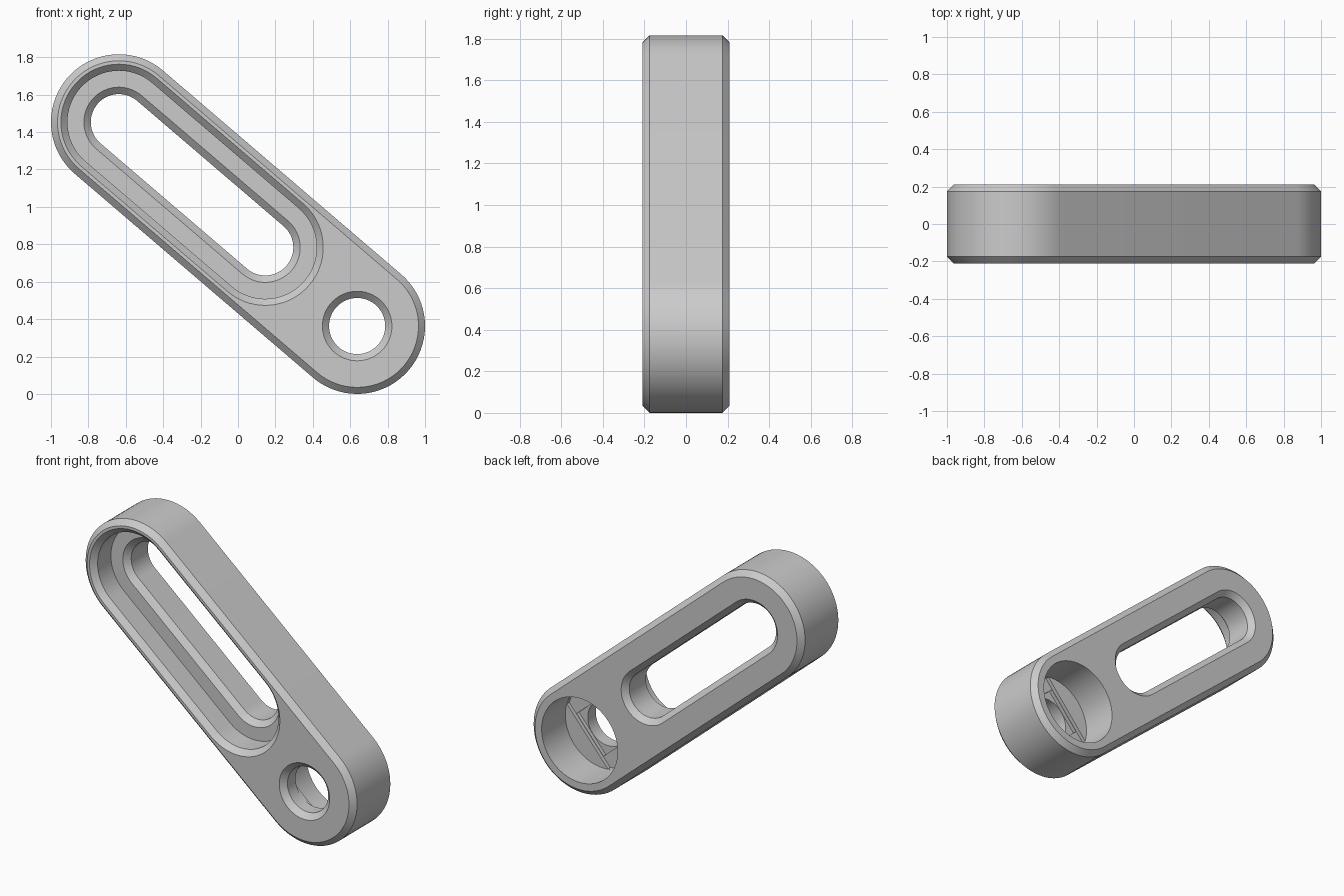
import bpy, bmesh
from math import sin, cos, pi
from mathutils import Vector

if "Cube" in bpy.data.objects:
    bpy.data.objects.remove(bpy.data.objects["Cube"])

TOP = Vector((-0.637, 0, 1.453))     # upper end of the arm
PIVOT = Vector((0.637, 0, 0.363))    # lower end, at the bolt hole
U = (PIVOT - TOP).normalized()       # along the arm
V = Vector((-U.z, 0, U.x))           # across the arm
SLOT_END = TOP + U * 1.03
HALF = 36                            # segments per half circle

grey = bpy.data.materials.new("light_grey")
grey.use_nodes = True
COLOUR = (0.6, 0.6, 0.6, 1)
grey.diffuse_color = COLOUR
grey.node_tree.nodes["Principled BSDF"].inputs["Base Color"].default_value = COLOUR


def outline(a, b, r):
    """Rounded slot outline from a to b, or a circle when a equals b."""
    extra = 0 if a == b else 1
    pts = []
    for centre, start in ((b, -pi / 2), (a, pi / 2)):
        for i in range(HALF + extra):
            t = start + pi * i / HALF
            pts.append(centre + U * (r * cos(t)) + V * (r * sin(t)))
    return pts


def loft(name, rings):
    """Closed solid through rings of (depth, outline points)."""
    bm = bmesh.new()
    loops = [[bm.verts.new((p.x, y, p.z)) for p in pts] for y, pts in rings]
    n = len(loops[0])
    for lo, hi in zip(loops, loops[1:]):
        for i in range(n):
            j = (i + 1) % n
            bm.faces.new((lo[i], lo[j], hi[j], hi[i]))
    bm.faces.new(loops[0][::-1])
    bm.faces.new(loops[-1])
    bmesh.ops.recalc_face_normals(bm, faces=bm.faces)
    mesh = bpy.data.meshes.new(name)
    bm.to_mesh(mesh)
    bm.free()
    obj = bpy.data.objects.new(name, mesh)
    bpy.context.collection.objects.link(obj)
    mesh.materials.append(grey)
    return obj


def slot_solid(name, a, b, profile):
    return loft(name, [(y, outline(a, b, r)) for y, r in profile])


def prism(name, pts, y0, y1):
    return loft(name, [(y0, pts), (y1, pts)])


# Chamfered arm body
body = slot_solid("slotted_arm", TOP, PIVOT,
                  [(-0.21, 0.328), (-0.175, 0.363), (0.175, 0.363), (0.21, 0.328)])

# Long slot with a chamfered front pocket
cutters = [slot_solid("slot_cutter", TOP, SLOT_END,
                      [(-0.25, 0.35), (-0.175, 0.275), (-0.035, 0.275), (-0.035, 0.187),
                       (0, 0.15), (0.175, 0.15), (0.25, 0.225)])]

# Rear counterbore
cutters.append(slot_solid("counterbore_cutter", PIVOT, PIVOT, [(-0.04, 0.28), (0.25, 0.28)]))

# Stepped floor: a band across the bore, then a square
band = []
for p in outline(PIVOT, PIVOT, 0.279):
    d = p - PIVOT
    u = d.dot(U)
    if abs(u) <= 0.155:
        band.append(p)
rim = (0.279 ** 2 - 0.155 ** 2) ** 0.5
corners = [PIVOT + U * (0.155 * s) + V * (rim * t) for s in (-1, 1) for t in (-1, 1)]
band += corners
band.sort(key=lambda p: Vector(((p - PIVOT).dot(U), (p - PIVOT).dot(V))).angle_signed(Vector((1, 0))))
cutters.append(prism("band_cutter", band, -0.065, 0.02))
square = [PIVOT + U * (0.152 * s) + V * (0.152 * t)
          for s, t in ((-1, -1), (1, -1), (1, 1), (-1, 1))]
cutters.append(prism("square_cutter", square, -0.09, 0.01))

# Chamfered front bolt hole
cutters.append(slot_solid("bolt_hole_cutter", PIVOT, PIVOT,
                          [(-0.25, 0.227), (-0.175, 0.15), (0, 0.15)]))

bpy.ops.object.select_all(action='DESELECT')
body.select_set(True)
bpy.context.view_layer.objects.active = body
for cutter in cutters:
    cutter.hide_render = True
    mod = body.modifiers.new(cutter.name, 'BOOLEAN')
    mod.operation = 'DIFFERENCE'
    mod.solver = 'EXACT'
    mod.object = cutter
    bpy.ops.object.modifier_apply(modifier=mod.name)
    bpy.data.objects.remove(cutter)

bpy.ops.object.shade_smooth_by_angle(angle=pi / 6)
